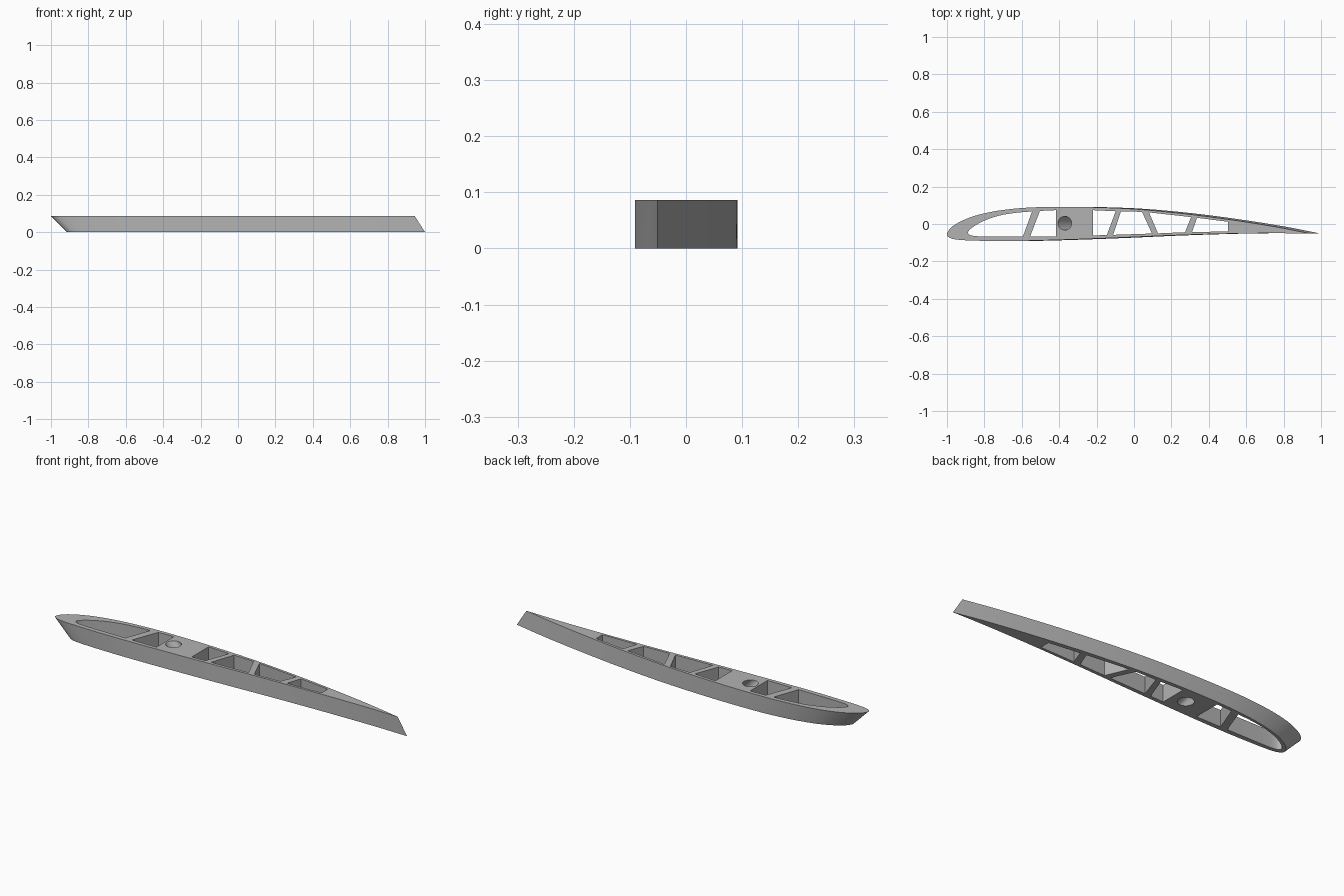
import bpy, bmesh, math

if "Cube" in bpy.data.objects:
    bpy.data.objects.remove(bpy.data.objects["Cube"])

H = 0.086                      # rib height
TOP = (-1.0, 1.945)            # nose x and chord length on the top face
BOTTOM = (-0.914, 1.914)       # nose x and chord length on the bottom face

grey = bpy.data.materials.new("light grey")
grey.diffuse_color = (0.45, 0.45, 0.45, 1)
grey.use_nodes = True
grey.node_tree.nodes["Principled BSDF"].inputs["Base Color"].default_value = grey.diffuse_color


def spline(pts, steps=5):
    """Smooth open curve through the points."""
    out = []
    for i in range(len(pts) - 1):
        a, b, c, d = (pts[max(i - 1, 0)], pts[i], pts[i + 1],
                      pts[min(i + 2, len(pts) - 1)])
        for s in range(steps):
            t = s / steps
            out.append(tuple(0.5 * (2 * q + (r - p) * t
                                    + (2 * p - 5 * q + 4 * r - w) * t * t
                                    + (3 * q - p - 3 * r + w) * t ** 3)
                             for p, q, r, w in zip(a, b, c, d)))
    return out + [pts[-1]]


def loft(name, low, high, z0, z1):
    """Closed solid between two matching outlines."""
    bm = bmesh.new()
    a = [bm.verts.new((x, y, z0)) for x, y in low]
    b = [bm.verts.new((x, y, z1)) for x, y in high]
    n = len(a)
    bm.faces.new(a)
    bm.faces.new(b)
    for i in range(n):
        j = (i + 1) % n
        bm.faces.new((a[i], a[j], b[j], b[i]))
    bmesh.ops.recalc_face_normals(bm, faces=bm.faces)
    mesh = bpy.data.meshes.new(name)
    bm.to_mesh(mesh)
    bm.free()
    ob = bpy.data.objects.new(name, mesh)
    bpy.context.collection.objects.link(ob)
    mesh.materials.append(grey)
    return ob


# Wing section outline, from the tail over the upper side, nose and lower side
section = spline([
    (0.945, -0.052), (0.75, -0.014), (0.5, 0.025), (0.25, 0.057), (0, 0.08),
    (-0.2, 0.089), (-0.38, 0.092), (-0.56, 0.088), (-0.7, 0.075), (-0.8, 0.057),
    (-0.88, 0.034), (-0.95, 0.001), (-0.985, -0.027), (-1.0, -0.055),
    (-0.988, -0.072), (-0.95, -0.083), (-0.85, -0.089), (-0.65, -0.091),
    (-0.4, -0.085), (-0.1, -0.074), (0.2, -0.061), (0.5, -0.052),
    (0.75, -0.049), (0.945, -0.052)])[:-1]
lower = [(BOTTOM[0] + (x - TOP[0]) / TOP[1] * BOTTOM[1], y) for x, y in section]
rib = loft("wing_rib", lower, section, 0, H)

# Lightening pockets, straight through
nose_pocket = spline([(-0.545, 0.067), (-0.63, 0.06), (-0.72, 0.045), (-0.80, 0.018),
                      (-0.855, -0.012), (-0.885, -0.038), (-0.883, -0.055),
                      (-0.855, -0.064), (-0.80, -0.067)], 4) + [(-0.594, -0.067)]
pockets = [
    nose_pocket,
    [(-0.503, 0.07), (-0.417, 0.074), (-0.417, -0.067), (-0.556, -0.068)],
    [(-0.22, 0.074), (-0.098, 0.068), (-0.145, -0.058), (-0.22, -0.062)],
    [(-0.07, 0.067), (0.043, 0.065), (0.096, -0.051), (-0.112, -0.058)],
    [(0.08, 0.062), (0.305, 0.037), (0.273, -0.044), (0.128, -0.05)],
    [(0.337, 0.033), (0.503, 0.012), (0.503, -0.039), (0.31, -0.044)],
]
cutters = [loft("pocket_cutter", p, p, -0.05, H + 0.05) for p in pockets]

# Slanted spar hole, parallel to the sweep of the rib
slope = -0.075 / H


def ring(z):
    cx = -0.37 + (z - H) * slope
    return [(cx + 0.037 * math.cos(k * math.tau / 40),
             0.004 + 0.037 * math.sin(k * math.tau / 40)) for k in range(40)]


cutters.append(loft("spar_hole_cutter", ring(-0.02), ring(H + 0.02), -0.02, H + 0.02))

# Cut all openings, then drop the cutters
for c in cutters:
    m = rib.modifiers.new("cut", 'BOOLEAN')
    m.operation, m.solver, m.object = 'DIFFERENCE', 'EXACT', c
bpy.context.view_layer.objects.active = rib
rib.select_set(True)
for m in list(rib.modifiers):
    bpy.ops.object.modifier_apply(modifier=m.name)
for c in cutters:
    bpy.data.objects.remove(c)
bpy.ops.object.shade_smooth_by_angle(angle=math.radians(30))
